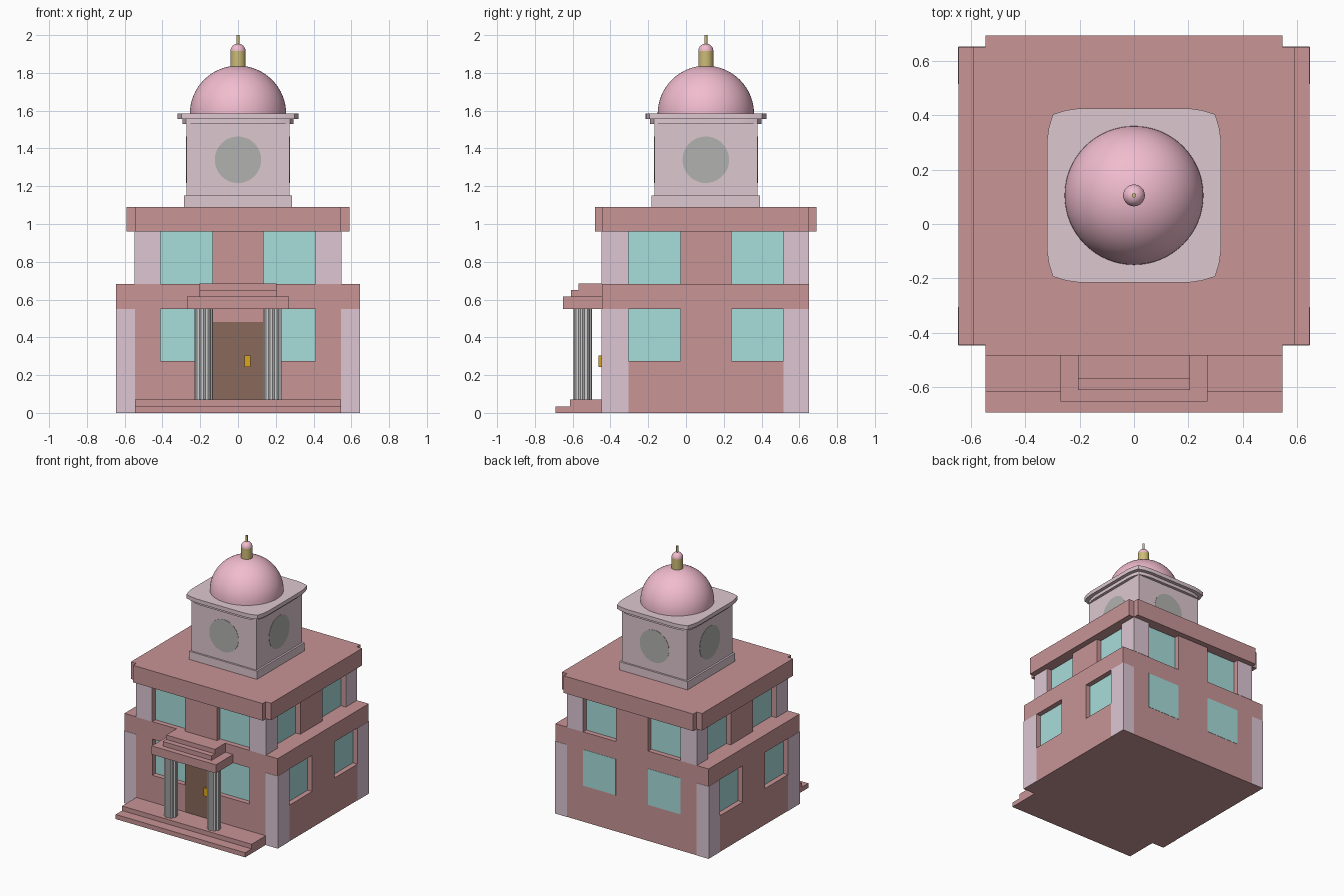
import bpy, bmesh, math

if "Cube" in bpy.data.objects:
    bpy.data.objects.remove(bpy.data.objects["Cube"])

def mat(name, r, g, b):
    m = bpy.data.materials.new(name)
    m.diffuse_color = tuple((c / 255) ** 2.2 for c in (r, g, b)) + (1,)
    m.use_nodes = True
    m.node_tree.nodes["Principled BSDF"].inputs["Base Color"].default_value = m.diffuse_color
    return m

PINK = mat("wall_pink", 199, 147, 149)
LILAC = mat("corner_lilac", 220, 197, 211)
PALE = mat("tower_pale", 221, 198, 207)
DOME = mat("dome_pink", 241, 187, 205)
GLASS = mat("glass", 166, 220, 217)
BROWN = mat("door_brown", 136, 104, 92)
GOLD = mat("gold", 218, 165, 32)
BRASS = mat("brass", 204, 186, 118)
CLOCK = mat("clock_grey", 176, 176, 174)

def finish(name, bm, m=None, smooth=False):
    bmesh.ops.recalc_face_normals(bm, faces=bm.faces)
    me = bpy.data.meshes.new(name)
    bm.to_mesh(me)
    bm.free()
    ob = bpy.data.objects.new(name, me)
    bpy.context.collection.objects.link(ob)
    if m:
        me.materials.append(m)
    bpy.ops.object.select_all(action='DESELECT')
    ob.select_set(True)
    bpy.context.view_layer.objects.active = ob
    if smooth:
        bpy.ops.object.shade_smooth_by_angle(angle=math.radians(35))
    return ob

def add_box(bm, x0, x1, y0, y1, z0, z1):
    vs = bmesh.ops.create_cube(bm, size=1)["verts"]
    for v in vs:
        v.co = (x1 if v.co.x > 0 else x0, y1 if v.co.y > 0 else y0, z1 if v.co.z > 0 else z0)

def boxes(name, dims, m=None):
    bm = bmesh.new()
    for d in dims:
        add_box(bm, *d)
    return finish(name, bm, m)

def prism(name, pts, z0, z1, m=None, smooth=False):
    bm = bmesh.new()
    f = bm.faces.new([bm.verts.new((x, y, z0)) for x, y in pts])
    ext = bmesh.ops.extrude_face_region(bm, geom=[f])["geom"]
    for v in ext:
        if isinstance(v, bmesh.types.BMVert):
            v.co.z = z1
    return finish(name, bm, m, smooth)

def lathe(name, prof, cx, cy, m, n=48):
    bm = bmesh.new()
    vs = [bm.verts.new((r, 0, z)) for r, z in prof]
    es = [bm.edges.new(p) for p in zip(vs, vs[1:])]
    bmesh.ops.spin(bm, geom=vs + es, cent=(0, 0, 0), axis=(0, 0, 1), angle=math.tau, steps=n)
    bmesh.ops.remove_doubles(bm, verts=bm.verts, dist=1e-5)
    bmesh.ops.translate(bm, verts=bm.verts, vec=(cx, cy, 0))
    return finish(name, bm, m, True)

YF, YB = -0.445, 0.65      # front and back wall planes
T = 0.002                  # thickness of applied plates
D = 0.04                   # window recess
WX = [(-0.41, -0.135), (0.135, 0.41)]
WY = [(-0.305, -0.03), (0.24, 0.515)]

def slabs(side, hx, spans, z0, z1, a, b):
    """Boxes on one facade from depth a to b, measured outward from the wall."""
    out = []
    for s0, s1 in spans:
        if side == 'F': out.append((s0, s1, YF - b, YF - a, z0, z1))
        if side == 'B': out.append((s0, s1, YB + a, YB + b, z0, z1))
        if side == 'R': out.append((hx + a, hx + b, s0, s1, z0, z1))
        if side == 'L': out.append((-hx - b, -hx - a, s0, s1, z0, z1))
    return out

def storey(name, hx, z0, z1, w0, w1, cut_z, corner_x, corner_top, flush):
    wall = boxes(name + "_walls", [(-hx, hx, YF, YB, z0, z1)], PINK)
    cuts, glass, corners = [], [], []
    for s in 'FBRL':
        spans = WX if s in 'FB' else WY
        if s in flush:
            glass += slabs(s, hx, spans, w0, w1, 0, T)
        else:
            cuts += slabs(s, hx, spans, *cut_z, -D, 0.05)
            glass += slabs(s, hx, spans, w0, w1, -D - T, -D + T)
        ends = [(-hx, -corner_x), (corner_x, hx)] if s in 'FB' else [(YF, -0.305), (0.515, YB)]
        corners += slabs(s, hx, ends, z0, corner_top, 0, T)
    # recess the windows
    cutter = boxes("window_cutter", cuts)
    cutter.hide_render = True
    md = wall.modifiers.new("recess", 'BOOLEAN')
    md.operation, md.solver, md.object = 'DIFFERENCE', 'EXACT', cutter
    bpy.context.view_layer.objects.active = wall
    bpy.ops.object.modifier_apply(modifier=md.name)
    bpy.data.objects.remove(cutter)
    boxes(name + "_windows", glass, GLASS)
    boxes(name + "_corners", corners, LILAC)

storey("lower_storey", 0.645, 0, 0.683, 0.275, 0.55, (0.275, 0.55), 0.545, 0.55, 'B')
storey("upper_storey", 0.545, 0.683, 0.96, 0.683, 0.96, (0.66, 0.98), 0.41, 0.96, '')

# main roof slab with notched corners
q = [(0.59, YF), (0.59, YB), (0.545, YB), (0.545, 0.692)]
prism("main_roof", [(0.545, -0.483), (0.545, YF)] + q + [(-x, y) for x, y in reversed(q)]
      + [(-0.545, YF), (-0.545, -0.483)], 0.96, 1.09, PINK)

# front steps and stepped porch roof
boxes("front_steps", [(-0.545, 0.545, -0.692, YF, 0, 0.035), (-0.545, 0.545, -0.615, YF, 0.035, 0.07)], PINK)
boxes("porch_roof", [(-0.27, 0.27, -0.652, YF, 0.55, 0.615), (-0.205, 0.205, -0.61, YF, 0.615, 0.65),
                     (-0.205, 0.205, -0.57, YF, 0.65, 0.684)], PINK)

# fluted porch columns
for side, cx in (("left", -0.182), ("right", 0.182)):
    ring = [(cx + r * math.cos(a), -0.547 + r * math.sin(a))
            for i in range(24) for r, a in [(0.042 if i % 3 == 1 else 0.049, math.tau * i / 24)]]
    prism(side + "_column", ring, 0.07, 0.55)

# door and handle
boxes("door", [(-0.135, 0.135, YF - T, YF, 0.07, 0.48)], BROWN)
boxes("door_handle", [(0.035, 0.065, -0.462, YF, 0.243, 0.305)], GOLD)

# tower body and base band
CY = 0.105
def square(name, h, z0, z1):
    boxes(name, [(-h, h, CY - h, CY + h, z0, z1)], PALE)
square("tower_base", 0.287, 1.09, 1.152)
square("tower_body", 0.273, 1.152, 1.53)

# tower cornice with bowed sides
def cornice(name, k, z0, z1):
    side = [(-0.298, -0.298), (-0.25, -0.313), (-0.2, -0.32), (0.2, -0.32), (0.25, -0.313)]
    pts = []
    for c, s in ((1, 0), (0, 1), (-1, 0), (0, -1)):
        pts += [(k * (x * c - y * s), CY + k * (x * s + y * c)) for x, y in side]
    prism(name, pts, z0, z1, PALE, True)
cornice("lower_cornice", 0.92, 1.53, 1.555)
cornice("upper_cornice", 1.0, 1.555, 1.585)

# clock faces on all four sides
for i, side in enumerate(("front", "right", "back", "left")):
    a = i * math.pi / 2
    disc = prism(side + "_clock_face", [(0.123 * math.cos(math.tau * j / 48), 0.123 * math.sin(math.tau * j / 48))
                                        for j in range(48)], 0, T, CLOCK)
    disc.rotation_euler = (math.pi / 2, 0, a)
    disc.location = (0.273 * math.sin(a), CY - 0.273 * math.cos(a), 1.34)

# dome and finial
def arc(r, z, n):
    return [(r * math.cos(math.pi / 2 * i / n), z + r * math.sin(math.pi / 2 * i / n)) for i in range(n)] + [(0, z + r)]
lathe("dome", arc(0.255, 1.583, 16), 0, CY, DOME, 64)
lathe("finial_drum", [(0.04, 1.82), (0.04, 1.915), (0, 1.915)], 0, CY, BRASS)
lathe("finial_cap", arc(0.04, 1.915, 8), 0, CY, DOME)
lathe("finial_spike", [(0.008, 1.94), (0.008, 2.0), (0, 2.0)], 0, CY, BRASS, 16)
